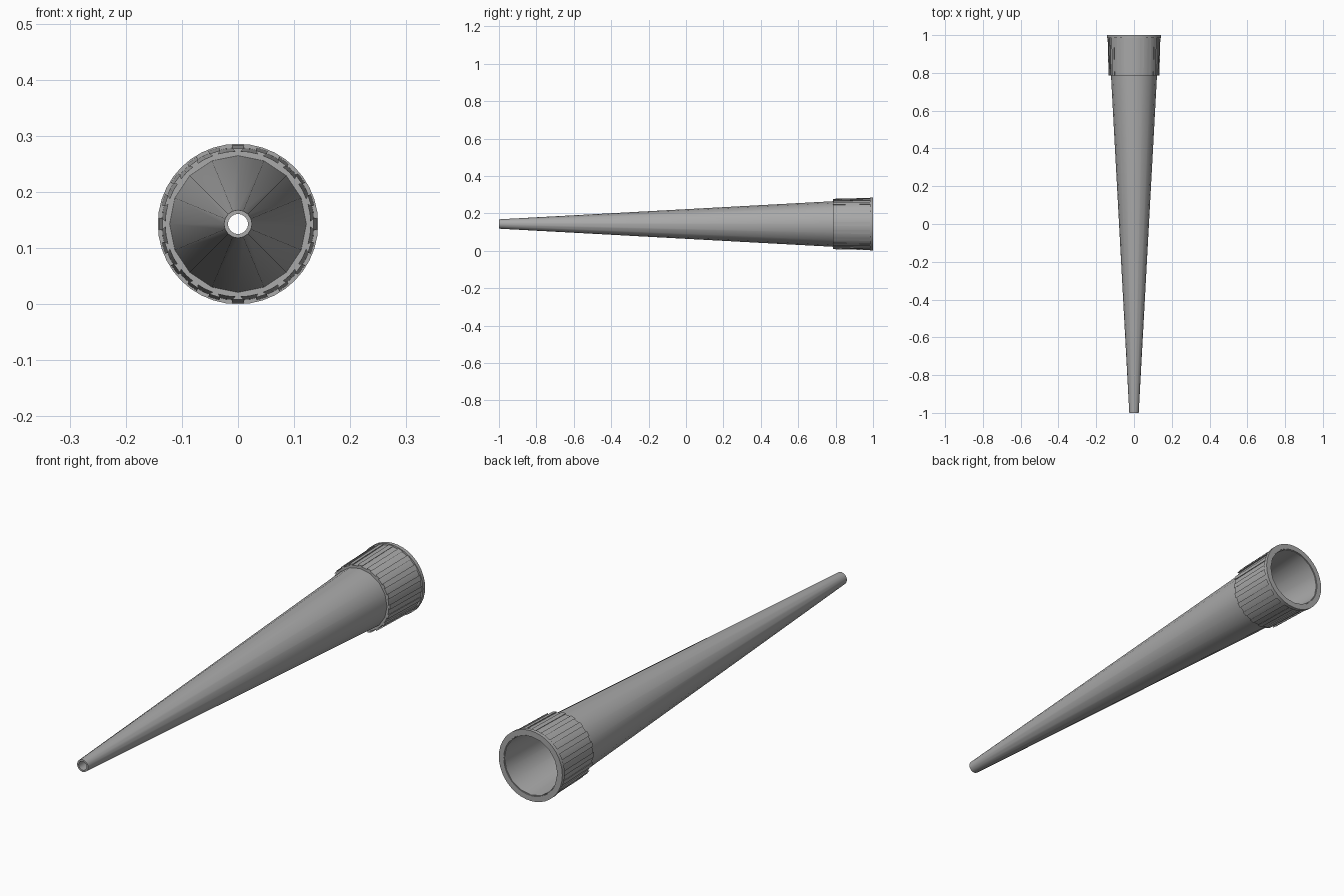
import bpy, bmesh, math
from mathutils import Matrix

if "Cube" in bpy.data.objects:
    bpy.data.objects.remove(bpy.data.objects["Cube"])

AXIS_Z = 0.143
RIBS = 20

grey = bpy.data.materials.new("grey plastic")
grey.use_nodes = True
colour = (0.4, 0.4, 0.4, 1)
grey.diffuse_color = colour
grey.node_tree.nodes["Principled BSDF"].inputs["Base Color"].default_value = colour


def polar(r, a, y):
    return (r * math.sin(a), y, AXIS_Z + r * math.cos(a))


def finish(name, bm):
    bmesh.ops.recalc_face_normals(bm, faces=bm.faces)
    mesh = bpy.data.meshes.new(name)
    bm.to_mesh(mesh)
    bm.free()
    mesh.materials.append(grey)
    ob = bpy.data.objects.new(name, mesh)
    bpy.context.collection.objects.link(ob)
    bpy.ops.object.select_all(action='DESELECT')
    ob.select_set(True)
    bpy.context.view_layer.objects.active = ob
    bpy.ops.object.shade_smooth_by_angle(angle=math.radians(30))
    return ob


def lathe(name, profile, sides):
    """Spin a closed (radius, y) profile around the long axis."""
    bm = bmesh.new()
    rings = [[bm.verts.new(polar(r, math.tau * i / sides, y)) for i in range(sides)]
             for r, y in profile]
    for k, ring in enumerate(rings):
        nxt = rings[(k + 1) % len(rings)]
        for i in range(sides):
            j = (i + 1) % sides
            bm.faces.new((ring[i], ring[j], nxt[j], nxt[i]))
    return finish(name, bm)


# Hollow tapered tube, open at both ends
lathe("tapered_tube", [(0.025, -1), (0.122, 0.79), (0.122, 0.998),
                       (0.119, 0.998), (0.018, -1)], 16)

# Collar that flares slightly into a rim at the back
lathe("collar", [(0.117, 0.785), (0.130, 0.785), (0.136, 0.985), (0.143, 0.985),
                 (0.143, 1), (0.121, 1)], 2 * RIBS)

# Wedge grip ribs, wide outside and narrow inside
bm = bmesh.new()
for n in range(RIBS):
    a = math.tau * n / RIBS
    ends = []
    for y, r in ((0.785, 0.135), (0.99, 0.140)):
        ends.append([bm.verts.new(polar(r, a - 0.075, y)),
                     bm.verts.new(polar(r, a + 0.075, y)),
                     bm.verts.new(polar(r - 0.012, a, y))])
    front, back = ends
    bm.faces.new(front)
    bm.faces.new(back)
    for i in range(3):
        j = (i + 1) % 3
        bm.faces.new((front[i], front[j], back[j], back[i]))
finish("grip_ribs", bm)
